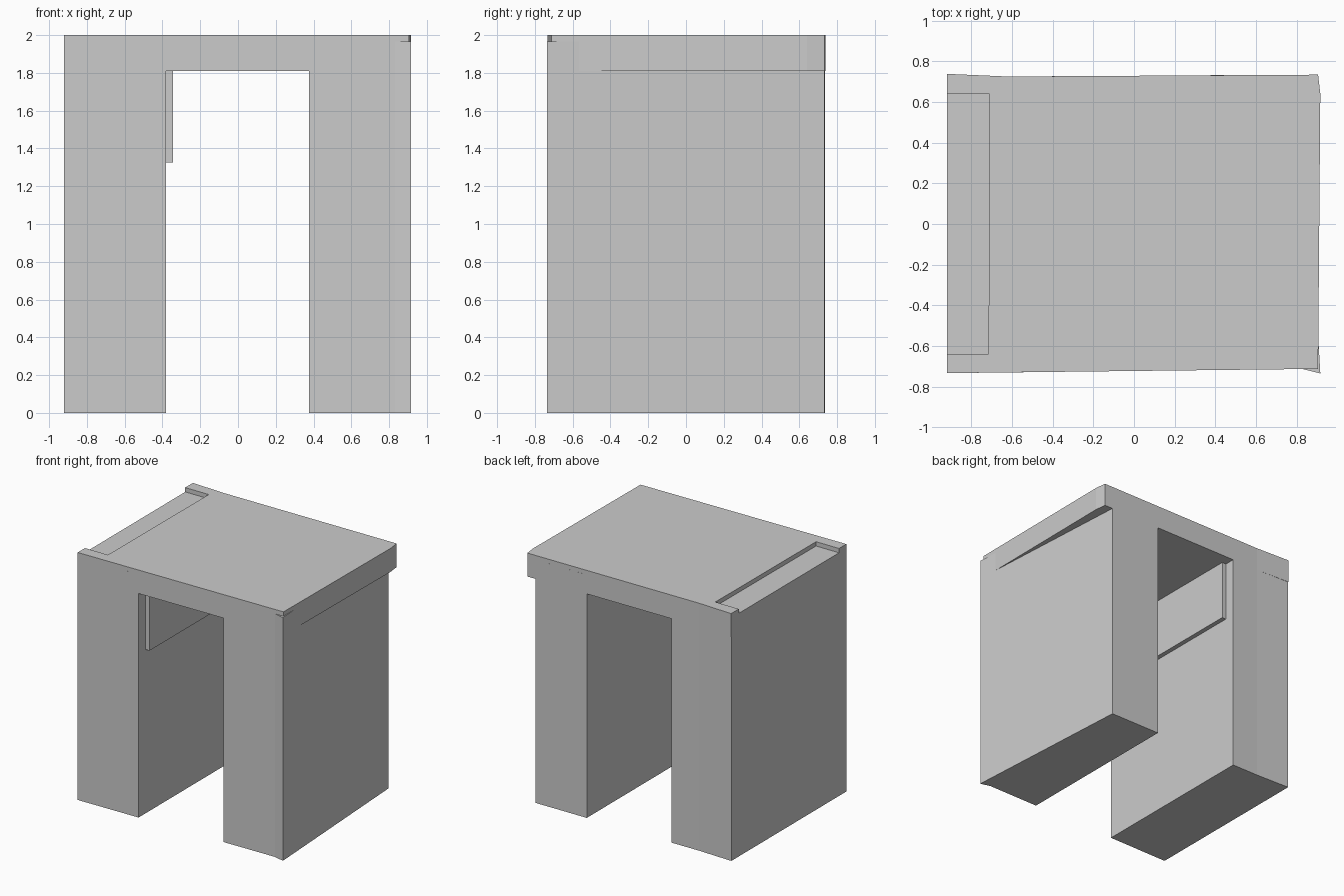
import bpy, bmesh

if "Cube" in bpy.data.objects:
    bpy.data.objects.remove(bpy.data.objects["Cube"])


def prism(name, outline, z0, z1):
    """Extrude a plan outline (counter-clockwise x, y points) from z0 to z1."""
    bm = bmesh.new()
    face = bm.faces.new([bm.verts.new((x, y, z0)) for x, y in outline])
    ext = bmesh.ops.extrude_face_region(bm, geom=[face], use_keep_orig=True)
    top = [g for g in ext["geom"] if isinstance(g, bmesh.types.BMVert)]
    bmesh.ops.translate(bm, verts=top, vec=(0, 0, z1 - z0))
    bmesh.ops.recalc_face_normals(bm, faces=bm.faces[:])
    mesh = bpy.data.meshes.new(name)
    bm.to_mesh(mesh)
    bm.free()
    obj = bpy.data.objects.new(name, mesh)
    bpy.context.collection.objects.link(obj)
    return obj


LEG_TOP = 1.965
SLAB_BOTTOM = 1.81

# Top slab, slightly uneven in plan, notched along the left edge
prism("top_slab", [
    (-0.92, -0.733), (0.83, -0.713), (0.905, -0.712), (0.916, 0.64),
    (0.905, 0.734), (-0.62, 0.725), (-0.92, 0.738), (-0.92, 0.64),
    (-0.71, 0.64), (-0.715, -0.64), (-0.92, -0.64),
], SLAB_BOTTOM, 2.0)

# Left leg, its top forms the floor of the notch
prism("left_leg", [
    (-0.92, -0.733), (-0.38, -0.727), (-0.38, 0.7265),
    (-0.62, 0.725), (-0.92, 0.735),
], 0.0, LEG_TOP)

# Right leg, outer face slanting inwards towards the back
prism("right_leg", [
    (0.375, -0.718), (0.83, -0.713), (0.916, -0.735),
    (0.83, 0.7335), (0.375, 0.7315),
], 0.0, LEG_TOP)

# Thin panel on the inner face of the left leg
prism("inner_panel", [
    (-0.39, -0.64), (-0.343, -0.64), (-0.343, 0.64), (-0.39, 0.64),
], 1.325, SLAB_BOTTOM + 0.01)
